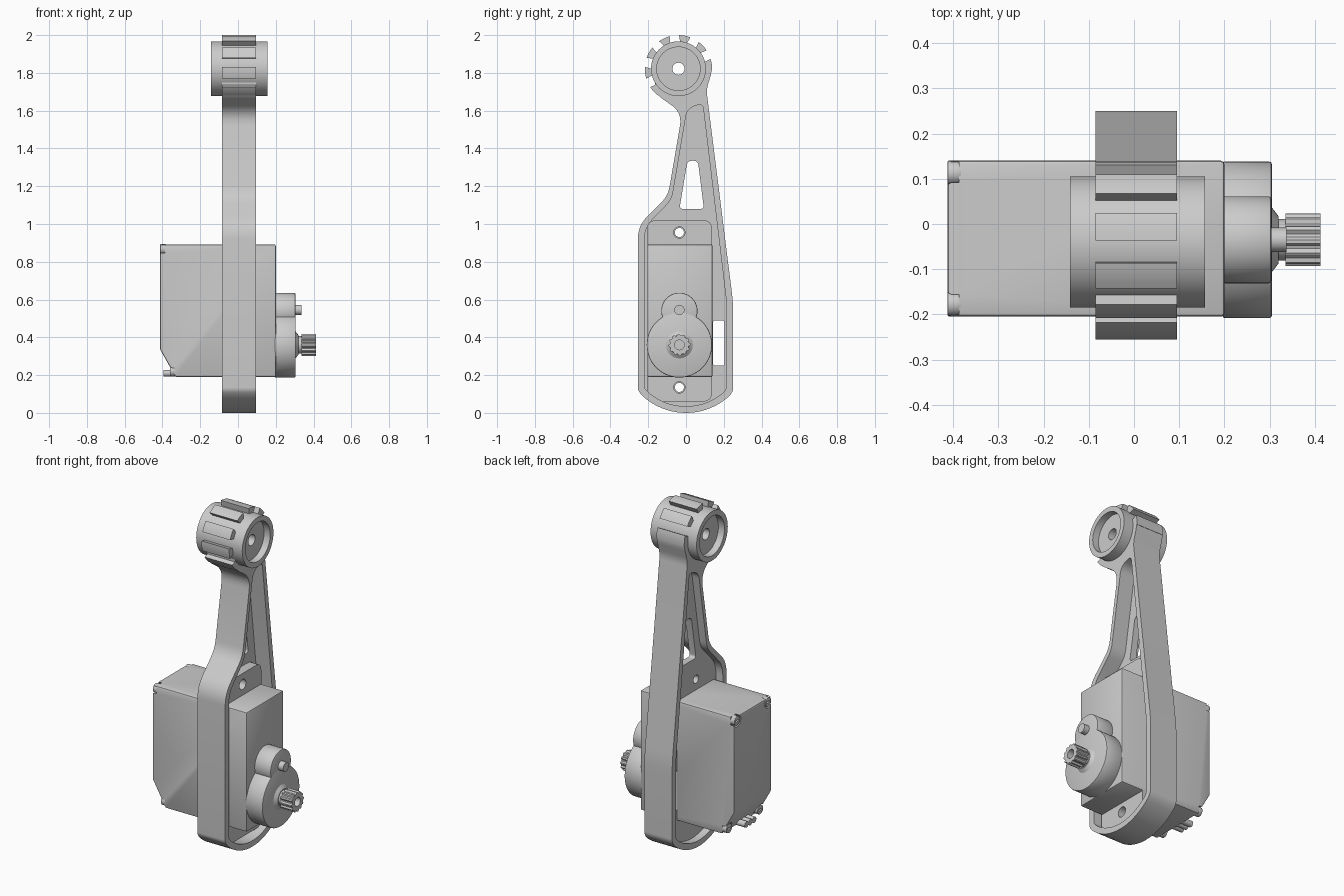
import bpy, bmesh
from math import sin, cos, pi, radians, asin
from mathutils import Vector

if "Cube" in bpy.data.objects:
    bpy.data.objects.remove(bpy.data.objects["Cube"])


def prism(name, pts, a, b, axis='x'):
    """Extrude a (y,z) profile along x, or an (x,z) profile along y."""
    bm = bmesh.new()
    at = (lambda p, t: (t, p[0], p[1])) if axis == 'x' else (lambda p, t: (p[0], t, p[1]))
    lo = [bm.verts.new(at(p, a)) for p in pts]
    hi = [bm.verts.new(at(p, b)) for p in pts]
    bm.faces.new(lo)
    bm.faces.new(hi)
    n = len(pts)
    for i in range(n):
        j = (i + 1) % n
        bm.faces.new((lo[i], lo[j], hi[j], hi[i]))
    bmesh.ops.recalc_face_normals(bm, faces=bm.faces)
    me = bpy.data.meshes.new(name)
    bm.to_mesh(me)
    bm.free()
    ob = bpy.data.objects.new(name, me)
    bpy.context.collection.objects.link(ob)
    return ob


def rounded(corners, n=6):
    """Round each (u, v, setback) corner of a polygon."""
    out = []
    for i, (u, v, d) in enumerate(corners):
        p = Vector((u, v))
        if d == 0:
            out.append(p)
            continue
        q = p + (Vector(corners[i - 1][:2]) - p).normalized() * d
        r = p + (Vector(corners[(i + 1) % len(corners)][:2]) - p).normalized() * d
        out += [q * (1 - t) ** 2 + p * 2 * t * (1 - t) + r * t * t for t in [k / n for k in range(n + 1)]]
    return out


def circle(y, z, r, n=40):
    return [(y + r * cos(2 * pi * i / n), z + r * sin(2 * pi * i / n)) for i in range(n)]


def rect(u0, u1, v0, v1, d=0):
    return rounded([(u0, v0, d), (u1, v0, d), (u1, v1, d), (u0, v1, d)])


def apply_mod(ob, kind, **settings):
    m = ob.modifiers.new(kind, kind)
    for k, v in settings.items():
        setattr(m, k, v)
    bpy.context.view_layer.objects.active = ob
    bpy.ops.object.modifier_apply(modifier=m.name)


def cut(ob, *cutters):
    for c in cutters:
        apply_mod(ob, 'BOOLEAN', operation='DIFFERENCE', object=c, solver='EXACT')
        bpy.data.objects.remove(c)


def bevel(ob, w, seg=2):
    apply_mod(ob, 'BEVEL', width=w, segments=seg, limit_method='ANGLE', angle_limit=radians(40))


def arc_bottom(r, half, n=20):
    """Curved lower end of the arm, right to left."""
    a = asin(half / r)
    return [(r * sin(a - 2 * a * i / n), 0.34 - r * cos(a - 2 * a * i / n), 0) for i in range(n + 1)]


X0, X1 = -0.085, 0.095          # arm thickness
HY, HZ = -0.04, 1.822           # hub centre
SY, SZ = -0.035, 0.36           # output shaft centre

# Arm frame: outline, pocket on each side, windows
outline = rounded(arc_bottom(0.34, 0.235) + [
    (-0.255, 0.12, 0.015), (-0.255, 0.99, 0.07), (-0.095, 1.15, 0.05), (-0.02, 1.59, 0.07),
    (-0.165, 1.69, 0.05), (-0.165, 1.75, 0), (HY, HZ, 0), (0.135, 1.84, 0), (0.135, 1.80, 0.02),
    (0.108, 1.71, 0.03), (0.25, 0.58, 0.06), (0.25, 0.12, 0.015)])
arm = prism("arm", outline, X0, X1)
inner = rounded(arc_bottom(0.305, 0.2) + [
    (-0.22, 0.13, 0.015), (-0.22, 0.98, 0.06), (-0.075, 1.13, 0.04), (0.006, 1.61, 0.04),
    (0.088, 1.64, 0.03), (0.215, 0.58, 0.06), (0.215, 0.13, 0.015)])
window = rounded([(-0.035, 1.08, 0.02), (0.095, 1.08, 0.02), (0.063, 1.335, 0.025), (0.008, 1.335, 0.025)])
cut(arm,
    prism("c", inner, 0.0, 0.2), prism("c", inner, -0.2, -0.04),
    prism("c", window, -0.2, 0.2),
    prism("c", rect(0.142, 0.205, 0.25, 0.49, 0.015), -0.06, 0.06),
    prism("c", circle(HY, HZ, 0.13), -0.2, 0.2),
    *[prism("c", circle(SY, z, 0.024, 24), -0.2, 0.2) for z in (0.135, 0.955)])

# Hub drum with recessed ends and an axle hole
hub = prism("hub", circle(HY, HZ, 0.145, 64), -0.142, 0.157)
cut(hub, prism("c", circle(HY, HZ, 0.115, 48), 0.117, 0.3),
    prism("c", circle(HY, HZ, 0.115, 48), -0.3, -0.102),
    prism("c", circle(HY, HZ, 0.032, 24), -0.4, 0.4))

# Flared teeth around the hub
for k in range(7):
    c = 7 + 36 * k
    pol = [(0.14, -7), (0.178, -10), (0.178, -5), (0.178, 0), (0.178, 5), (0.178, 10), (0.14, 7), (0.14, 0)]
    prism(f"hub_tooth_{k}", [(HY + r * cos(radians(c + a)), HZ + r * sin(radians(c + a))) for r, a in pol], X0, X1)

# Motor body with chamfered rear bottom edge and corner notches for screws
body = prism("motor_body", [(0.2, 0.19), (0.2, 0.892), (-0.412, 0.892), (-0.412, 0.335), (-0.33, 0.19)],
             -0.205, 0.14, 'y')
bevel(body, 0.008)
screws = [(y, z, x) for y in (-0.177, 0.113) for z, x in ((0.866, -0.412), (0.22, -0.36))]
cut(body, *[prism("c", circle(y, z, 0.034, 24), -0.5, x + 0.025) for y, z, x in screws])
for i, (y, z, x) in enumerate(screws):
    s = prism(f"case_screw_{i}", circle(y, z, 0.027, 24), x, x + 0.03)
    cut(s, prism("c", rect(y - 0.015, y + 0.015, z - 0.004, z + 0.004), x - 0.1, x + 0.01))
    bevel(s, 0.005)

# Mounting flange
flange = prism("mounting_flange", rect(-0.205, 0.138, 0.06, 1.02, 0.05), 0.0, 0.055)
cut(flange, *[prism("c", circle(SY, z, 0.03, 24), -0.2, 0.2) for z in (0.135, 0.955)])

# Gear housing: large and small round covers
main = prism("gear_cover", circle(SY, SZ, 0.173, 64), 0.195, 0.305)
small = prism("small_gear_cover", circle(SY, 0.54, 0.096, 48), 0.195, 0.304)
for o in (main, small):
    bevel(o, 0.006)
pin = prism("gear_pin", circle(SY, 0.545, 0.027, 24), 0.3, 0.337)

# Output shaft: tapered collar, neck, fluted spline
collar = prism("shaft_collar", circle(SY, SZ, 0.078, 40), 0.3, 0.32)
for v in collar.data.vertices:
    if v.co.x > 0.31:
        v.co.y = SY + (v.co.y - SY) * 0.66
        v.co.z = SZ + (v.co.z - SZ) * 0.66
prism("shaft_neck", circle(SY, SZ, 0.046, 32), 0.315, 0.34)
flutes = []
for i in range(48):
    r, a = (0.058 if i % 4 < 2 else 0.05), 2 * pi * i / 48
    flutes.append((SY + r * cos(a), SZ + r * sin(a)))
spline = prism("shaft_spline", flutes, 0.335, 0.412)
cut(spline, prism("c", circle(SY, SZ, 0.026, 24), 0.36, 0.5))

# Three cable stubs under the rear chamfer
for i in range(3):
    prism(f"cable_{i}", circle(SY + (i - 1) * 0.036, 0.21, 0.018, 20), -0.395, -0.32)

# Smooth curved faces, keep edges crisp
bpy.ops.object.select_all(action='SELECT')
bpy.context.view_layer.objects.active = arm
bpy.ops.object.shade_smooth_by_angle(angle=radians(30))
